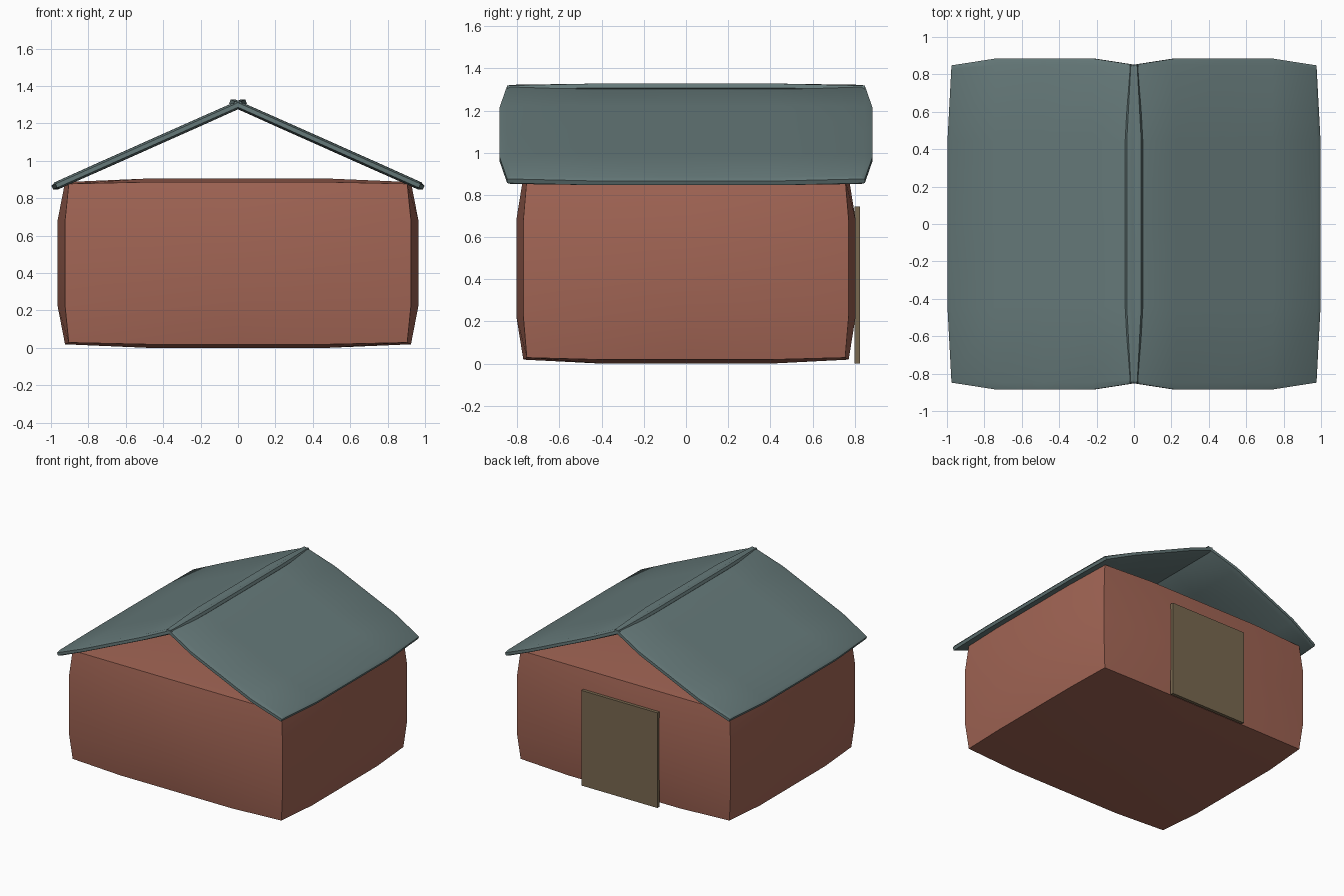
import bpy, math

if "Cube" in bpy.data.objects:
    bpy.data.objects.remove(bpy.data.objects["Cube"])

CREASE = 0.57  # partly sharp edges give the slightly pillowed boxes


def material(name, rgb):
    m = bpy.data.materials.new(name)
    m.diffuse_color = (*rgb, 1)
    m.use_nodes = True
    m.node_tree.nodes["Principled BSDF"].inputs["Base Color"].default_value = m.diffuse_color
    return m


def box(name, center, size, mat, tilt=0.0, puffy=True):
    bpy.ops.mesh.primitive_cube_add(size=1, location=center, rotation=(0, tilt, 0))
    ob = bpy.context.object
    ob.name = name
    ob.data.materials.append(mat)
    if puffy:
        crease = ob.data.attributes.new("crease_edge", 'FLOAT', 'EDGE')
        for c in crease.data:
            c.value = CREASE
        sub = ob.modifiers.new("soften", 'SUBSURF')
        sub.levels = sub.render_levels = 2
    ob.scale = size
    bpy.ops.object.transform_apply(location=False, rotation=False, scale=True)
    if puffy:
        bpy.ops.object.modifier_apply(modifier="soften")
        bpy.ops.object.shade_smooth_by_angle(angle=math.radians(30))
    return ob


brick = material("brick", (0.36, 0.13, 0.09))
slate = material("slate", (0.13, 0.19, 0.19))
wood = material("wood", (0.19, 0.14, 0.08))

# Pillowed main block, open gables above
box("walls", (0, 0, 0.4525), (1.93, 1.61, 0.905), brick)

# Two tilted roof slabs crossing at the ridge
pitch = math.radians(24)
for side, label in ((1, "right"), (-1, "left")):
    box("roof_" + label, (0.475 * side, 0, 1.087), (1.134, 1.77, 0.044), slate, pitch * side)

# Thin flat door on the back wall
box("door", (0, 0.8125, 0.3725), (0.66, 0.025, 0.745), wood, puffy=False)
